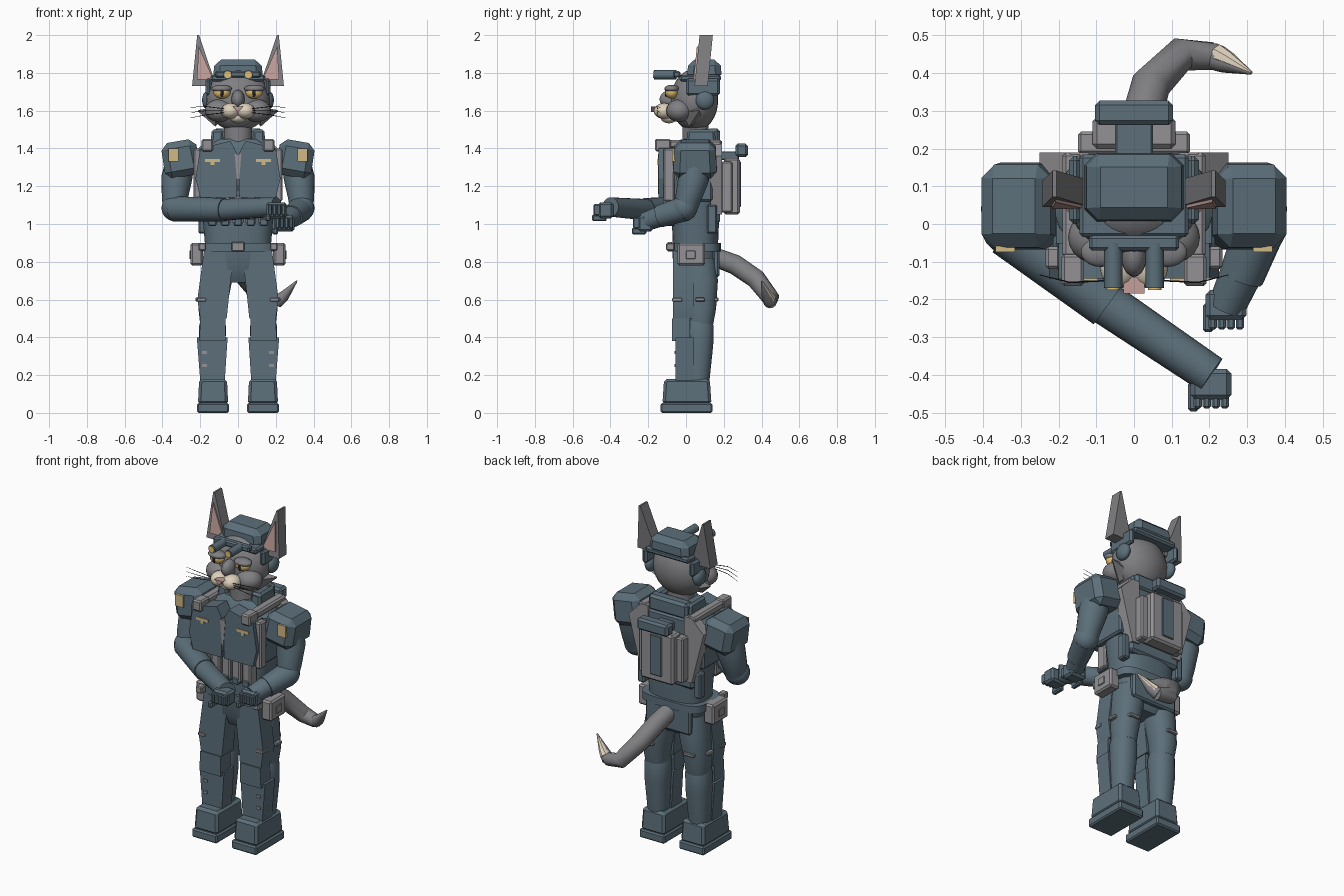
import bpy, bmesh, math
from mathutils import Vector, Matrix, Quaternion

if "Cube" in bpy.data.objects:
    bpy.data.objects.remove(bpy.data.objects["Cube"])

def material(name, r, g, b):
    lin = [((c / 255 + 0.055) / 1.055) ** 2.4 for c in (r, g, b)] + [1]
    m = bpy.data.materials.new(name)
    m.use_nodes = True
    m.diffuse_color = lin
    m.node_tree.nodes["Principled BSDF"].inputs["Base Color"].default_value = lin
    return m

NAVY = material("slate blue cloth", 92, 111, 122)
GEAR = material("grey webbing", 147, 145, 148)
FUR = material("grey fur", 128, 127, 130)
CREAM = material("cream fur", 222, 209, 188)
PINK = material("pink skin", 196, 160, 155)
GOLD = material("gold trim", 208, 184, 132)
AMBER = material("amber eye", 226, 190, 110)
DARK = material("dark pupil", 35, 36, 42)

def finish(name, bm, mat, mirror=False, angle=35):
    """Turn a bmesh into an object, with an x-mirrored twin if asked."""
    bmesh.ops.recalc_face_normals(bm, faces=bm.faces)
    for side in (1, -1) if mirror else (1,):
        if side < 0:
            bmesh.ops.scale(bm, vec=(-1, 1, 1), verts=bm.verts)
            bmesh.ops.reverse_faces(bm, faces=bm.faces)
        label = (("left_" if side > 0 else "right_") if mirror else "") + name
        me = bpy.data.meshes.new(label)
        bm.to_mesh(me)
        me.materials.append(mat)
        me.shade_smooth()
        me.set_sharp_from_angle(angle=math.radians(angle))
        bpy.context.collection.objects.link(bpy.data.objects.new(label, me))
    bm.free()

def box(name, x, y, z, mat, bevel=0.008, top=(1, 1), mirror=False, tilt=0):
    """Chamfered box from (min, max) ranges; top scales the upper face."""
    bm = bmesh.new()
    bmesh.ops.create_cube(bm, size=1)
    mid = Vector([(a + b) / 2 for a, b in (x, y, z)])
    for v in bm.verts:
        if v.co.z > 0:
            v.co.x *= top[0]
            v.co.y *= top[1]
        v.co = Vector([c * (b - a) for c, (a, b) in zip(v.co, (x, y, z))])
    if bevel:
        bmesh.ops.bevel(bm, geom=bm.edges[:], offset=bevel, segments=1, affect='EDGES')
    bm.transform(Matrix.Translation(mid) @ Matrix.Rotation(math.radians(tilt), 4, 'Y'))
    finish(name, bm, mat, mirror, 20)

def ball(name, c, r, mat, mirror=False, seg=20):
    bm = bmesh.new()
    bmesh.ops.create_uvsphere(bm, u_segments=seg, v_segments=seg // 2 + 2, radius=1)
    bm.transform(Matrix.Translation(c) @ Matrix.Diagonal((*r, 1)))
    finish(name, bm, mat, mirror, 60)

def skin(bm, rings):
    loops = [[bm.verts.new(p) for p in ring] for ring in rings]
    n = len(loops[0])
    for a, b in zip(loops, loops[1:]):
        for i in range(n):
            bm.faces.new((a[i], a[(i + 1) % n], b[(i + 1) % n], b[i]))
    bm.faces.new(loops[0])
    bm.faces.new(loops[-1])

def loft(name, sections, mat, n=20, power=2, mirror=False):
    """Stack of rounded sections: (z, centre x, centre y, radius x, radius y)."""
    def bend(t):
        return math.copysign(abs(t) ** (2 / power), t)
    turns = [math.tau * (i + 0.5) / n for i in range(n)]
    bm = bmesh.new()
    skin(bm, [[(cx + rx * bend(math.cos(t)), cy + ry * bend(math.sin(t)), z) for t in turns]
              for z, cx, cy, rx, ry in sections])
    finish(name, bm, mat, mirror)

def tube(name, path, mat, n=14, mirror=False, angle=40):
    """Round sweep through points (x, y, z, radius)."""
    pts = [Vector(p[:3]) for p in path]
    q, old, rings = Quaternion(), Vector((0, 0, 1)), []
    for i, p in enumerate(pts):
        t = (pts[min(i + 1, len(pts) - 1)] - pts[max(i - 1, 0)]).normalized()
        q, old = old.rotation_difference(t) @ q, t
        rings.append([p + q @ Vector((math.cos(a), math.sin(a), 0)) * path[i][3]
                      for a in [math.tau * k / n for k in range(n)]])
    bm = bmesh.new()
    skin(bm, rings)
    finish(name, bm, mat, mirror, angle)

def prism(name, outline, y0, y1, mat, mirror=False, lean=0.0, back=1.0):
    """Outline in x, z pushed from y0 to y1; lean moves it in y with height."""
    zs = min(z for _, z in outline)
    bm = bmesh.new()
    skin(bm, [[(x, y + lean * (z - zs), z) for x, z in outline] for y in (y0, y1)])
    finish(name, bm, mat, mirror, 20)

# Torso, neck and collar
loft("torso", [(0.88, 0, .05, .175, .12), (1.0, 0, .05, .185, .125), (1.2, 0, .045, .21, .125),
               (1.38, 0, .05, .21, .115), (1.45, 0, .07, .13, .08)], NAVY, 24, 2.8)
loft("neck", [(1.4, 0, .05, .075, .07), (1.54, 0, .05, .075, .07)], FUR)
box("collar_side", (.075, .145), (.0, .16), (1.41, 1.5), NAVY, .012, (.85, .9), True)
box("collar_back", (-.13, .13), (.11, .18), (1.41, 1.505), NAVY, .015)

# Chest vest
prism("chest_plate", [(.008, 1.14), (.2, 1.14), (.225, 1.24), (.2, 1.4), (.04, 1.44), (.008, 1.38)],
      -.145, -.05, NAVY, True)
box("vest_side", (.17, .215), (-.08, .14), (1.12, 1.36), NAVY, .01, mirror=True)
prism("vest_zip", [(0, 1.16), (.018, 1.37), (-.018, 1.37)], -.147, -.1, GEAR)
box("chest_bar", (.095, .175), (-.15, -.142), (1.328, 1.345), GOLD, 0, mirror=True)
box("chest_bar_tab", (.125, .145), (-.15, -.142), (1.312, 1.33), GOLD, 0, mirror=True)
box("strap_buckle", (.132, .192), (-.165, -.08), (1.385, 1.45), GEAR, .008, mirror=True)
box("shoulder_strap", (.135, .19), (-.09, .19), (1.4, 1.445), GEAR, .01, mirror=True)
box("strap_front", (.195, .235), (-.12, -.06), (1.12, 1.4), GEAR, .008, mirror=True)
for i in range(5):
    cx = (i - 2) * .068
    box("ammo_pouch", (cx - .028, cx + .028), (-.12, -.05), (1.0, 1.15), GEAR, .008)
    box("pouch_flap", (cx - .022, cx + .022), (-.125, -.06), (.99, 1.03), NAVY, .005)

# Back panel and pack
prism("back_strap", [(.12, 1.05), (.17, 1.05), (.25, 1.36), (.17, 1.44), (.12, 1.44)],
      .13, .19, GEAR, True)
box("back_plate", (-.17, .17), (.12, .18), (1.0, 1.42), NAVY, .015)
box("pack", (-.148, .148), (.185, .245), (1.06, 1.33), GEAR, .008)
box("pack_pocket", (-.11, .11), (.2, .285), (1.05, 1.35), GEAR, .012)
box("pack_panel", (-.04, .04), (.27, .292), (1.09, 1.33), NAVY, .004)
box("pack_roll", (-.103, .103), (.262, .328), (1.355, 1.425), NAVY, .012)
box("roll_bracket", (-.05, .05), (.17, .28), (1.34, 1.385), NAVY, .005)
box("hip_radio", (.165, .21), (.11, .165), (.95, 1.1), NAVY, .008, mirror=True)

# Shoulders and upper arms
box("shoulder_pad", (.205, .4), (-.07, .165), (1.25, 1.44), NAVY, .035, (.95, .92), True, 10)
box("shoulder_patch", (.315, .368), (-.074, -.058), (1.33, 1.4), GOLD, 0, mirror=True)
tube("upper_arm", [(.30, .05, 1.36, .075), (.325, .04, 1.24, .082), (.335, .01, 1.13, .068),
                   (.335, -.005, 1.07, .06)], NAVY, 16, True)
ball("elbow", (.335, -.01, 1.085), (.07, .07, .07), NAVY, True)

# Forearms and gloved hands
tube("right_sleeve", [(-.335, -.02, 1.08, .068), (-.07, -.215, 1.075, .063)], NAVY)
tube("right_forearm", [(-.08, -.207, 1.075, .058), (.205, -.4, 1.09, .052)], NAVY)
tube("left_sleeve", [(.335, -.01, 1.08, .068), (.285, -.14, 1.04, .06)], NAVY)
tube("left_forearm", [(.285, -.13, 1.043, .056), (.245, -.22, 1.01, .05)], NAVY)
for side, dx, dy, dz in (("right", 0, 0, 0), ("left", .04, .21, -.07)):
    box(side + "_palm", (.15 + dx, .258 + dx), (-.465 + dy, -.385 + dy), (1.03 + dz, 1.115 + dz), NAVY, .012)
    for i in range(4):
        fx = .158 + i * .024 + dx
        box(side + "_finger", (fx, fx + .022), (-.49 + dy, -.44 + dy), (1.045 + dz, 1.105 + dz), NAVY, .006)
    box(side + "_thumb", (.143 + dx, .172 + dx), (-.497 + dy, -.42 + dy), (1.015 + dz, 1.05 + dz), NAVY, .007)

# Hips and belt
loft("hips", [(.69, 0, .05, .12, .08), (.76, 0, .05, .17, .12), (.9, 0, .05, .18, .122)], NAVY, 24, 3)
box("jacket_skirt", (-.15, .15), (.14, .178), (.72, .87), NAVY, .01)
loft("belt", [(.855, 0, .05, .205, .135), (.9, 0, .05, .205, .135)], NAVY, 24, 4)
box("belt_buckle", (-.035, .035), (-.1, -.07), (.855, .905), GEAR, .006)
box("belt_pouch", (.185, .252), (-.045, .1), (.78, .9), GEAR, .01, mirror=True)
box("pouch_button", (.25, .258), (.0, .05), (.815, .86), GEAR, .003, mirror=True)
box("front_clip", (.17, .21), (-.105, -.06), (.86, .9), GEAR, .005, mirror=True)

# Legs with front plates
loft("thigh", [(.82, .1, .06, .085, .1), (.7, .115, .075, .085, .095), (.55, .135, .08, .075, .08),
               (.47, .135, .075, .066, .07)], NAVY, 20, 2.2, True)
loft("calf", [(.5, .135, .07, .06, .065), (.46, .135, .07, .072, .077), (.36, .137, .07, .072, .075),
              (.17, .137, .06, .06, .065)], NAVY, 20, 2.2, True)
prism("thigh_plate", [(.06, .5), (.2, .5), (.215, .6), (.18, .86), (.02, .86), (.04, .69)],
      -.068, .04, NAVY, True)
prism("knee_plate", [(.065, .38), (.205, .38), (.2, .5), (.065, .5)], -.075, .02, NAVY, True)
prism("shin_plate", [(.07, .17), (.2, .17), (.218, .4), (.055, .4)], -.055, .04, NAVY, True)
box("thigh_strap_front", (.17, .218), (-.074, -.02), (.59, .608), GEAR, .003, mirror=True)
box("thigh_strap_back", (.1, .17), (.13, .172), (.59, .61), GEAR, .004, mirror=True)
box("thigh_strap_side", (.2, .225), (.05, .1), (.59, .61), GEAR, .004, mirror=True)
for z in (.25, .32):
    box("shin_buckle", (.165, .19), (-.062, -.04), (z - .008, z + .008), GEAR, 0, mirror=True)

# Boots
box("sole", (.048, .216), (-.135, .14), (0, .052), NAVY, .008, mirror=True)
box("boot", (.052, .212), (-.125, .135), (.045, .18), NAVY, .015, (.92, .93), True)

# Tail with pale tip
tube("tail", [(0, .14, .83, .05), (.015, .26, .785, .054), (.045, .37, .71, .053),
              (.125, .45, .605, .046), (.21, .445, .59, .037)], FUR, 12)
tube("tail_tip", [(.205, .446, .59, .0365), (.24, .43, .615, .03), (.31, .4, .695, .004)], FUR, 12)
tube("tail_tip_tuft", [(.222, .448, .605, .03), (.25, .435, .63, .023), (.312, .402, .7, .003)], CREAM, 8)

# Head and muzzle
ball("head", (0, .045, 1.655), (.168, .125, .165), FUR, seg=28)
ball("cheek", (.1, -.035, 1.6), (.075, .07, .06), FUR, True)
ball("muzzle", (.04, -.115, 1.598), (.05, .056, .042), CREAM, True)
ball("chin", (0, -.09, 1.565), (.045, .045, .032), CREAM)
ball("nose_bridge", (0, -.08, 1.66), (.035, .06, .05), FUR)
prism("nose", [(0, 1.594), (.028, 1.622), (-.028, 1.622)], -.185, -.14, PINK)
tube("cheek_tuft", [(.1, .03, 1.57, .06), (.21, .07, 1.6, .004)], FUR, 4, True)
for i in (-1, 0, 1):
    tube("whisker", [(.07, -.15, 1.6 + i * .01, .002), (.17, -.155, 1.6 + i * .022, .002),
                     (.25, -.135, 1.59 + i * .028, .001)], DARK, 4, True)

# Eyes
ball("eye", (.085, -.075, 1.697), (.045, .035, .034), AMBER, True)
ball("pupil", (.085, -.106, 1.697), (.009, .006, .025), DARK, True, 10)
ball("upper_lid", (.087, -.075, 1.716), (.054, .039, .021), FUR, True)

# Ears
prism("ear", [(.115, 1.73), (.243, 1.73), (.216, 2.0), (.206, 2.0)], .045, .115, FUR, True, .1)
prism("inner_ear", [(.13, 1.765), (.218, 1.765), (.208, 1.94)], .04, .05, PINK, True, .1)

# Helmet, headset and goggles
box("helmet", (-.135, .135), (.005, .19), (1.76, 1.87), NAVY, .032, (.9, .92))
box("helmet_rim", (-.145, .145), (-.035, .185), (1.755, 1.79), NAVY, .01)
box("helmet_side", (.14, .172), (.0, .18), (1.68, 1.77), NAVY, .012, mirror=True)
ball("headset_cup", (.16, .1, 1.655), (.03, .05, .05), NAVY, True)
box("goggle_mount", (-.12, .12), (-.07, -.03), (1.775, 1.81), NAVY, .008)
tube("goggle_tube", [(.055, -.05, 1.79, .024), (.055, -.17, 1.79, .024)], NAVY, 16, True)
tube("goggle_lens", [(.055, -.16, 1.79, .018), (.055, -.175, 1.79, .018)], AMBER, 16, True)
